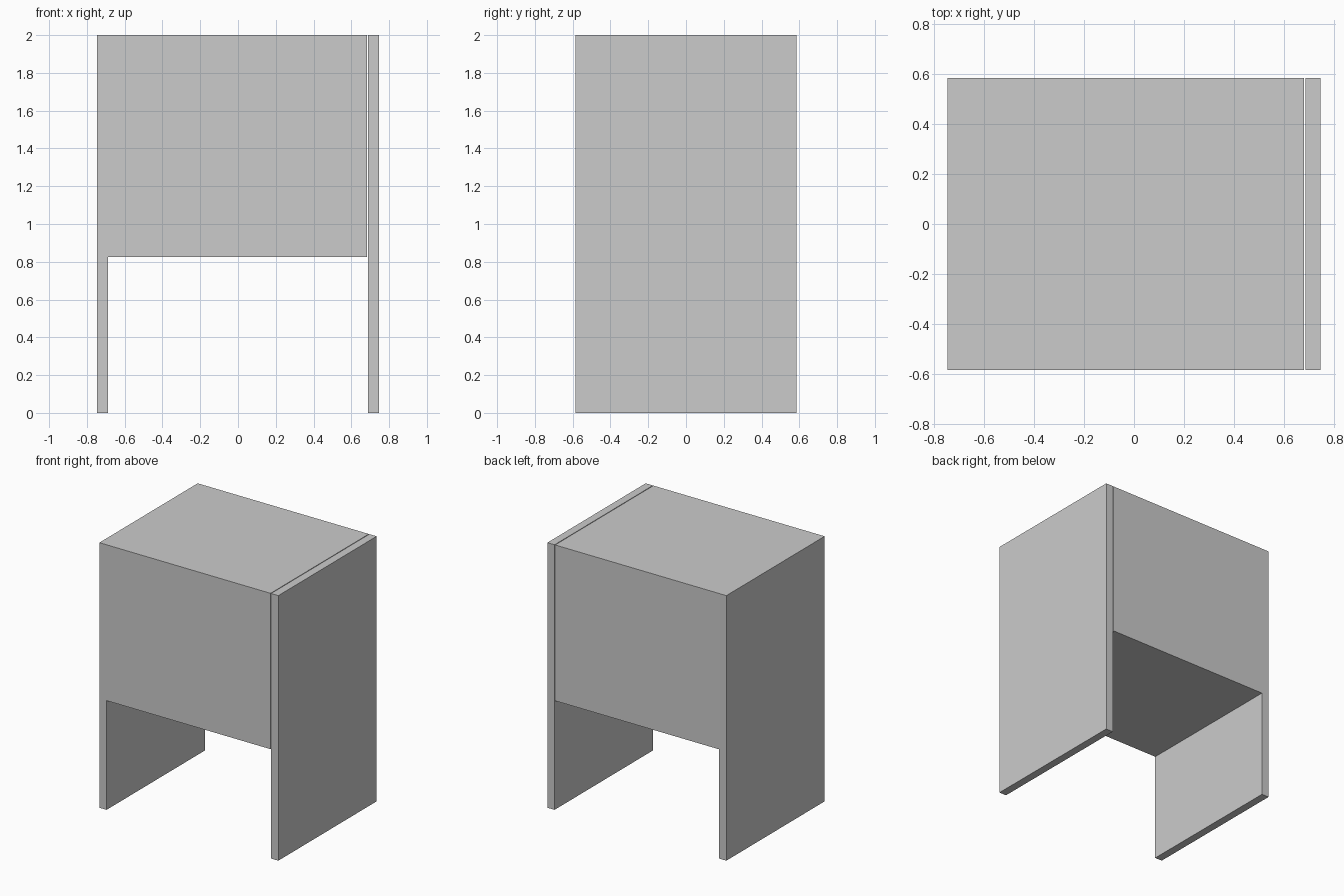
import bpy
import bmesh

if "Cube" in bpy.data.objects:
    bpy.data.objects.remove(bpy.data.objects["Cube"])

HALF_W, HALF_D, HEIGHT = 0.747, 0.586, 2.0
PANEL = 0.06          # side panel thickness
GAP = 0.005           # slit between body and loose side panel
UNDERSIDE = 0.824     # bottom of the body


def extrude_profile(name, profile):
    """Extrude an (x, z) outline along the full depth."""
    bm = bmesh.new()
    face = bm.faces.new([bm.verts.new((x, -HALF_D, z)) for x, z in profile])
    ext = bmesh.ops.extrude_face_region(bm, geom=[face], use_keep_orig=True)
    moved = [v for v in ext["geom"] if isinstance(v, bmesh.types.BMVert)]
    bmesh.ops.translate(bm, verts=moved, vec=(0, 2 * HALF_D, 0))
    bmesh.ops.recalc_face_normals(bm, faces=bm.faces)
    mesh = bpy.data.meshes.new(name)
    bm.to_mesh(mesh)
    bm.free()
    obj = bpy.data.objects.new(name, mesh)
    bpy.context.collection.objects.link(obj)
    return obj


# Body block with the left leg panel in one piece
inner = HALF_W - PANEL
extrude_profile("body_with_left_leg", [
    (-HALF_W, 0), (-inner, 0), (-inner, UNDERSIDE),
    (inner - GAP, UNDERSIDE), (inner - GAP, HEIGHT), (-HALF_W, HEIGHT),
])

# Separate full-height right panel
extrude_profile("right_side_panel", [
    (inner, 0), (HALF_W, 0), (HALF_W, HEIGHT), (inner, HEIGHT),
])
